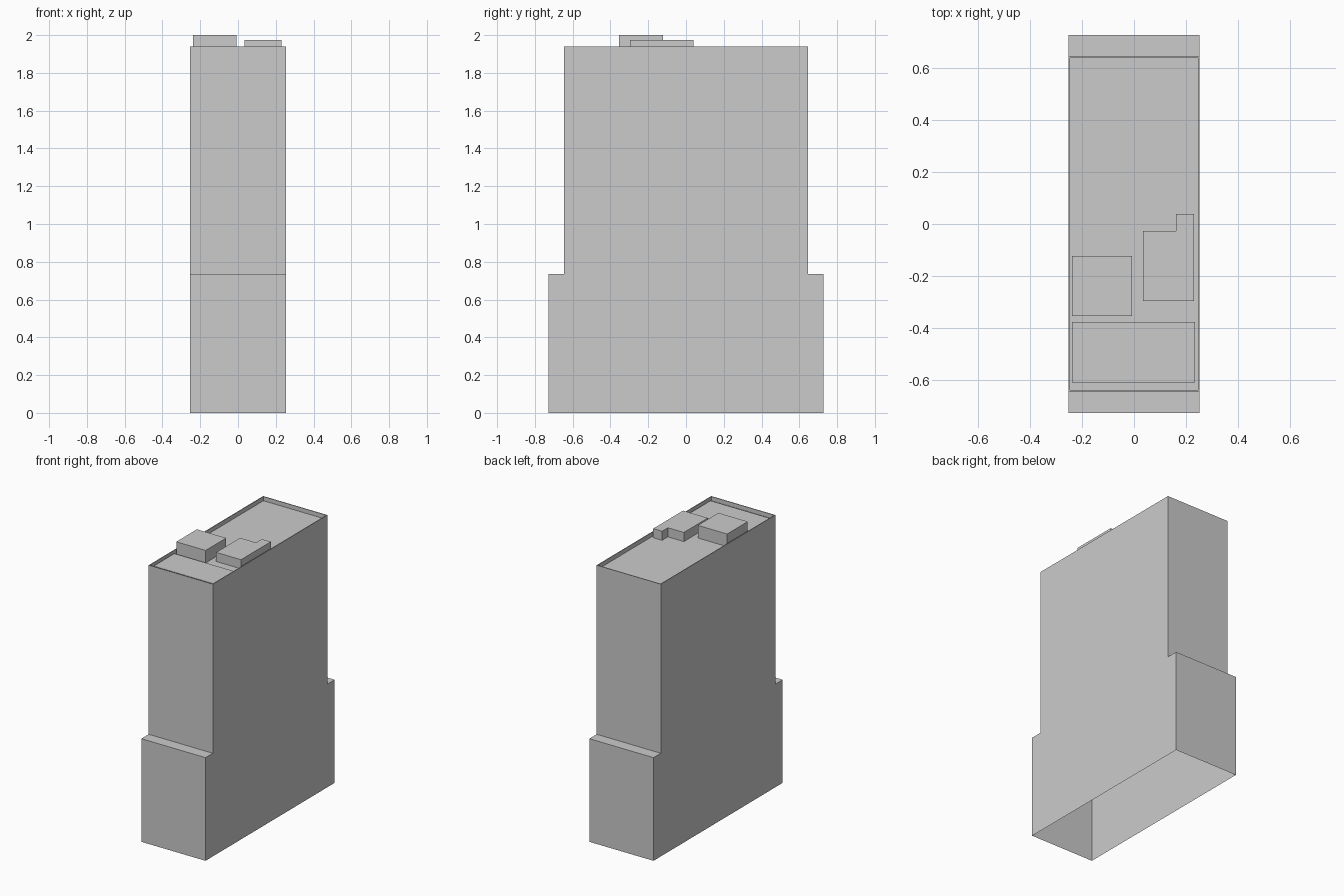
import bpy, bmesh

if "Cube" in bpy.data.objects:
    bpy.data.objects.remove(bpy.data.objects["Cube"])

HALF_W, BASE_D, TOWER_D = 0.253, 0.727, 0.645
BASE_Z, TOP_Z, ROOF_Z = 0.735, 1.94, 1.91


def finish(bm, name):
    bm.normal_update()
    mesh = bpy.data.meshes.new(name)
    bm.to_mesh(mesh)
    bm.free()
    obj = bpy.data.objects.new(name, mesh)
    bpy.context.collection.objects.link(obj)
    return obj


def prism(points, offset):
    """Closed solid: polygon extruded by an offset vector."""
    bm = bmesh.new()
    face = bm.faces.new([bm.verts.new(p) for p in points])
    ext = bmesh.ops.extrude_face_region(bm, geom=[face], use_keep_orig=True)
    verts = [v for v in ext["geom"] if isinstance(v, bmesh.types.BMVert)]
    bmesh.ops.translate(bm, verts=verts, vec=offset)
    bmesh.ops.recalc_face_normals(bm, faces=bm.faces[:])
    return bm


def drop_bottom(bm, z):
    faces = [f for f in bm.faces if all(abs(v.co.z - z) < 1e-4 for v in f.verts)]
    bmesh.ops.delete(bm, geom=faces, context="FACES_ONLY")


def roof_block(name, outline, top):
    bm = prism([(x, y, ROOF_Z) for x, y in outline], (0, 0, top - ROOF_Z))
    drop_bottom(bm, ROOF_Z)
    return finish(bm, name)


def rect(x0, x1, y0, y1):
    return [(x0, y0), (x1, y0), (x1, y1), (x0, y1)]


# Stepped tower shell from its side profile, open underneath
half = [(BASE_D, 0), (BASE_D, BASE_Z), (TOWER_D, BASE_Z), (TOWER_D, TOP_Z)]
profile = half + [(-y, z) for y, z in reversed(half)]
bm = prism([(-HALF_W, y, z) for y, z in profile], (2 * HALF_W, 0, 0))
drop_bottom(bm, 0)

# Thin parapet around a sunken roof
roof = max(bm.faces, key=lambda f: f.calc_center_median().z)
bmesh.ops.inset_region(bm, faces=[roof], thickness=0.008)
ext = bmesh.ops.extrude_discrete_faces(bm, faces=[roof])
floor = ext["faces"][0]
bmesh.ops.translate(bm, verts=floor.verts[:], vec=(0, 0, ROOF_Z - TOP_Z))
bmesh.ops.recalc_face_normals(bm, faces=bm.faces[:])
finish(bm, "tower")

# Rooftop blocks
roof_block("roof_platform", rect(-0.238, 0.235, -0.61, -0.378), 1.925)
roof_block("lift_housing", rect(-0.238, -0.007, -0.355, -0.123), 2.0)
roof_block("plant_room", [(0.035, -0.296), (0.231, -0.296), (0.231, 0.039),
                          (0.161, 0.039), (0.161, -0.026), (0.035, -0.026)], 1.975)
